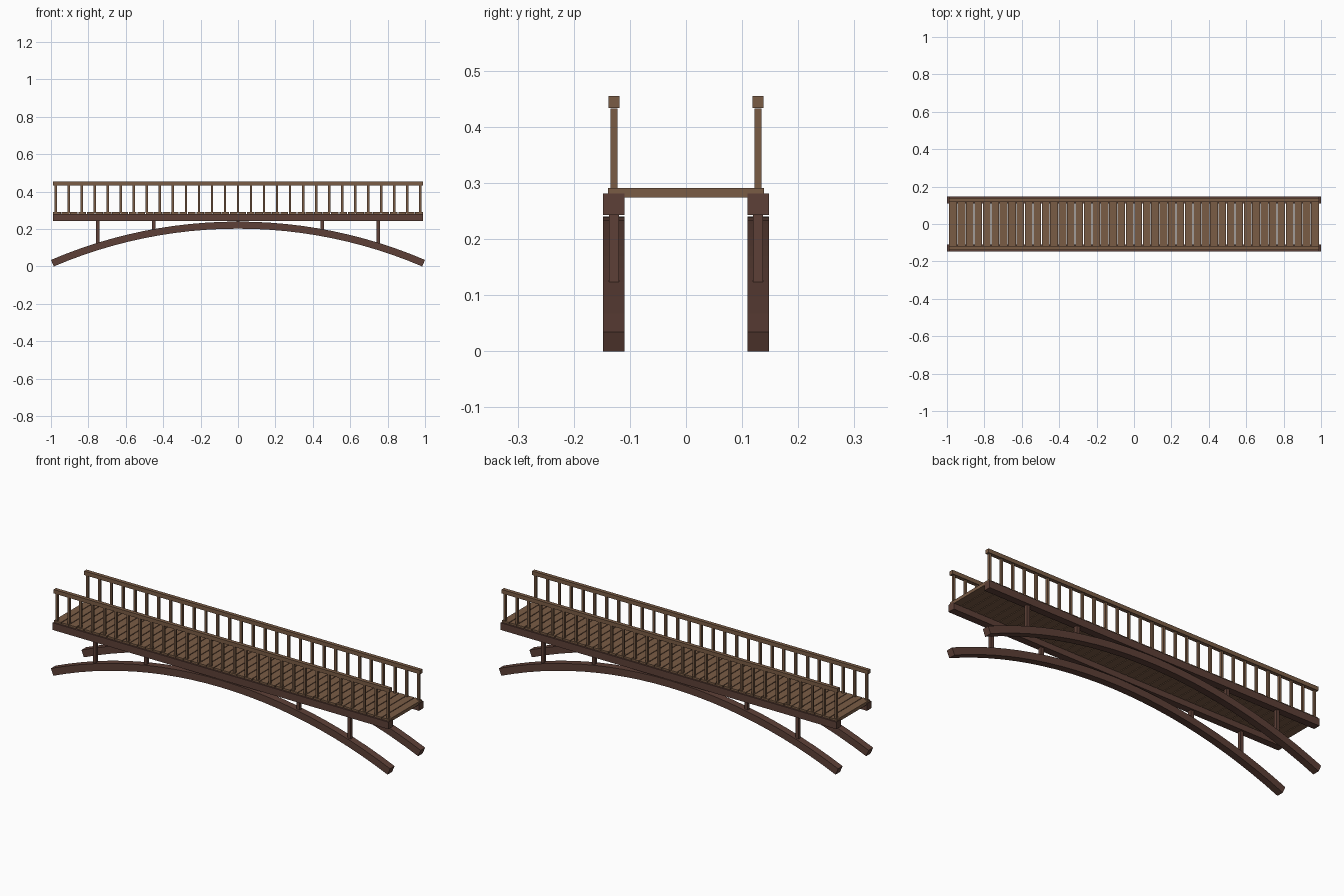
import bpy, bmesh, math

if "Cube" in bpy.data.objects:
    bpy.data.objects.remove(bpy.data.objects["Cube"])

def material(name, c):
    m = bpy.data.materials.new(name)
    m.diffuse_color = (*c, 1)
    m.use_nodes = True
    m.node_tree.nodes["Principled BSDF"].inputs["Base Color"].default_value = m.diffuse_color
    return m

DARK = material("dark_wood", (0.11, 0.051, 0.038))
LIGHT = material("light_wood", (0.195, 0.107, 0.06))

def make(name, bm, mat):
    bmesh.ops.recalc_face_normals(bm, faces=bm.faces)
    me = bpy.data.meshes.new(name)
    bm.to_mesh(me)
    bm.free()
    me.materials.append(mat)
    ob = bpy.data.objects.new(name, me)
    bpy.context.collection.objects.link(ob)
    return ob

def box(bm, x0, x1, y0, y1, z0, z1):
    vs = bmesh.ops.create_cube(bm, size=1)["verts"]
    for v in vs:
        v.co.x = x0 if v.co.x < 0 else x1
        v.co.y = y0 if v.co.y < 0 else y1
        v.co.z = z0 if v.co.z < 0 else z1

# Arch: circular arc of rectangular section
HALF, RISE, Z_END, T = 0.9925, 0.2035, 0.0175, 0.038
R = (HALF ** 2 + RISE ** 2) / (2 * RISE)
ZC = Z_END + RISE - R
A = math.asin(HALF / R)
SEG = 24
Y = 0.1285

def arch_z(x):
    return ZC + math.sqrt(R * R - x * x)

def arch(bm, yc):
    rings = []
    for i in range(SEG + 1):
        a = -A + 2 * A * i / SEG
        rings.append([bm.verts.new((r * math.sin(a), yc + y, ZC + r * math.cos(a)))
                      for r, y in ((R - T / 2, -0.019), (R - T / 2, 0.019),
                                   (R + T / 2, 0.019), (R + T / 2, -0.019))])
    for p, q in zip(rings, rings[1:]):
        for k in range(4):
            bm.faces.new((p[k], p[(k + 1) % 4], q[(k + 1) % 4], q[k]))
    bm.faces.new(rings[0])
    bm.faces.new(rings[-1])

for side, s in (("front", -1), ("back", 1)):
    yc = s * Y
    # Arched rib
    bm = bmesh.new()
    arch(bm, yc)
    make(side + "_arch", bm, DARK)

    # Straight deck beam
    bm = bmesh.new()
    box(bm, -0.99, 0.99, yc - 0.019, yc + 0.019, 0.243, 0.281)
    make(side + "_beam", bm, DARK)

    # Struts between arch and beam
    bm = bmesh.new()
    for x in (-0.75, -0.45, 0, 0.45, 0.75):
        box(bm, x - 0.009, x + 0.009, yc - 0.009, yc + 0.009, arch_z(x), 0.25)
    make(side + "_struts", bm, DARK)

    # Balusters
    bm = bmesh.new()
    for i in range(29):
        x = -0.975 + 1.95 * i / 28
        box(bm, x - 0.006, x + 0.006, yc - 0.006, yc + 0.006, 0.285, 0.433)
    make(side + "_balusters", bm, LIGHT)

    # Handrail
    bm = bmesh.new()
    box(bm, -0.99, 0.99, yc - 0.01, yc + 0.01, 0.434, 0.455)
    make(side + "_handrail", bm, LIGHT)

# Deck planks
bm = bmesh.new()
N = 44
pitch = 1.98 / N
for i in range(N):
    x = -0.99 + pitch * (i + 0.5)
    box(bm, x - pitch / 2 + 0.002, x + pitch / 2 - 0.002, -0.139, 0.139, 0.274, 0.291)
make("deck_planks", bm, LIGHT)
